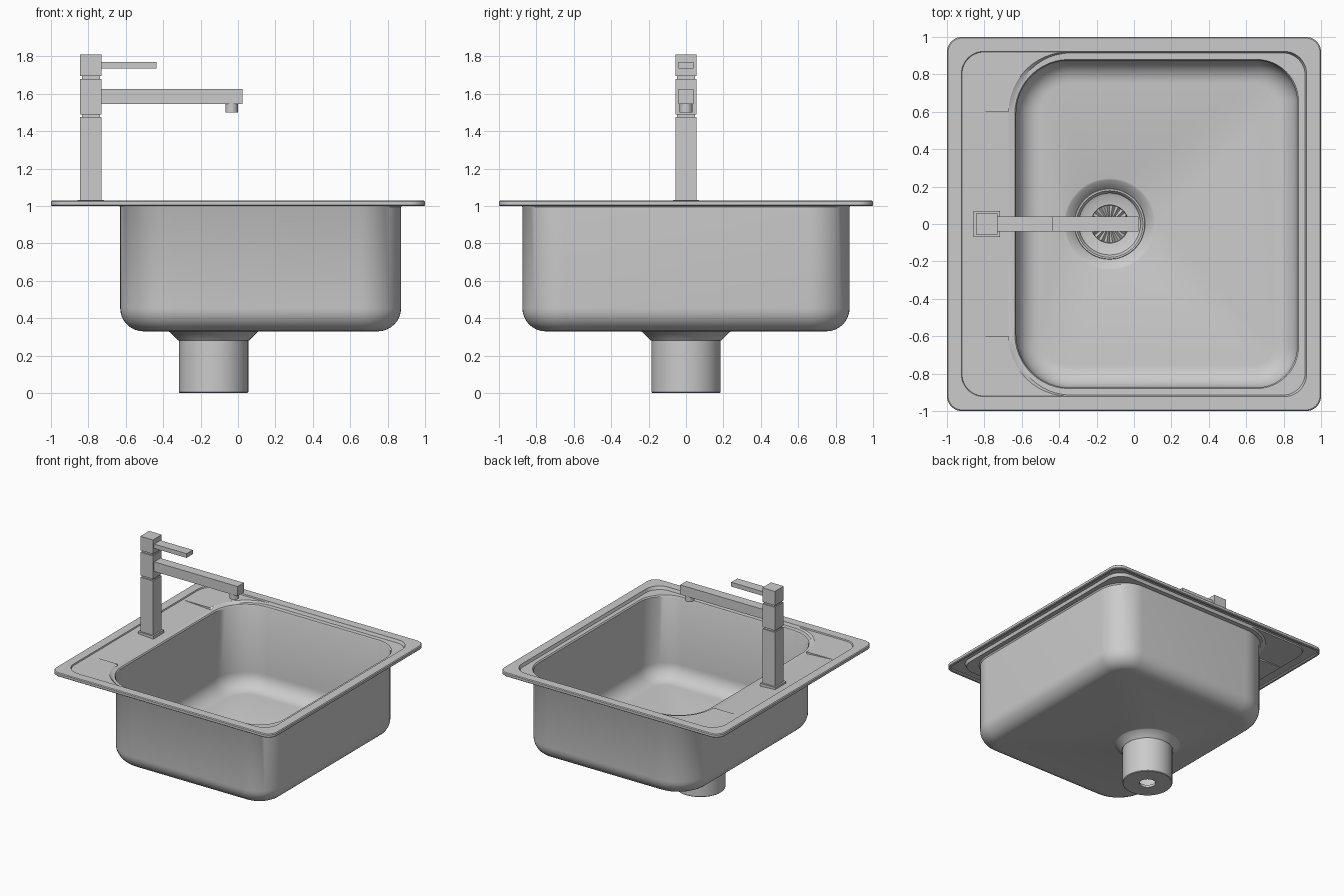
import bpy, bmesh
from math import sin, cos, pi

if "Cube" in bpy.data.objects:
    bpy.data.objects.remove(bpy.data.objects["Cube"])

SEG = 12
DX = -0.13      # drain centre x
FX = -0.787     # tap centre x


def rrect(x0, x1, h, rl, rr, z):
    """Counter-clockwise rounded rectangle, own radius for left and right corners."""
    pts = []
    for k, (cx, cy, r) in enumerate([(x1 - rr, h - rr, rr), (x0 + rl, h - rl, rl),
                                     (x0 + rl, rl - h, rl), (x1 - rr, rr - h, rr)]):
        for i in range(SEG + 1):
            a = (k + i / SEG) * pi / 2
            pts.append((cx + r * cos(a), cy + r * sin(a), z))
    return pts


def circle(r, z):
    return rrect(DX - r, DX + r, r, r, r, z)


def finish(bm, name, smooth=True):
    bmesh.ops.remove_doubles(bm, verts=bm.verts, dist=1e-5)
    me = bpy.data.meshes.new(name)
    bm.to_mesh(me)
    bm.free()
    ob = bpy.data.objects.new(name, me)
    bpy.context.collection.objects.link(ob)
    if smooth:
        bpy.ops.object.select_all(action='DESELECT')
        ob.select_set(True)
        bpy.context.view_layer.objects.active = ob
        bpy.ops.object.shade_smooth_by_angle(angle=0.6)
    return ob


def loft(name, loops):
    bm = bmesh.new()
    rings = [[bm.verts.new(p) for p in l] for l in loops]
    for a, b in zip(rings, rings[1:]):
        n = len(a)
        for i in range(n):
            j = (i + 1) % n
            bm.faces.new((a[i], a[j], b[j], b[i]))
    return finish(bm, name)


def box(name, x0, x1, h, z0, z1):
    bm = bmesh.new()
    bmesh.ops.create_cube(bm, size=1)
    for v in bm.verts:
        v.co = ((x0 + x1) / 2 + v.co.x * (x1 - x0), v.co.y * 2 * h,
                (z0 + z1) / 2 + v.co.z * (z1 - z0))
    return finish(bm, name, False)


# Outer frame with turned-under edge and inner step
loft("rim_frame", [rrect(-s, s, s, r, r, z) for s, r, z in [
    (.98, .06, 1.0), (.995, .075, 1.0), (1, .08, 1.005), (1, .08, 1.024),
    (.994, .075, 1.03), (.923, .12, 1.03), (.92, .12, 1.02)]])

# Bowl: stepped lip, walls, rounded floor edge, drain funnel
lip = [(x, y, 1.004 if x < -.669 else z)
       for x, y, z in rrect(-.67, .92, .92, .32, .12, 1.02)]
loops = [lip, rrect(-.645, .915, .915, .31, .12, 1.006),
         rrect(-.637, .88, .88, .29, .225, 1.005),
         rrect(-.63, .872, .875, .285, .22, .995)]
R = .125
for i in range(9):
    a = i / 8 * pi / 2
    d = R * (1 - cos(a))
    loops.append(rrect(-.63 + d, .872 - d, .875 - d, .285 - d, .22 - d,
                       .33 + R * (1 - sin(a))))
loops += [circle(r, z) for r, z in [(.245, .33), (.235, .327), (.20, .292), (.188, .28)]]
loft("bowl", loops)

# Flat corner pads beside the bowl
bm = bmesh.new()
for s in (1, -1):
    q = [i / SEG * pi / 2 for i in range(SEG + 1)]
    pts = [(-.80 - .12 * sin(a), .80 + .12 * cos(a)) for a in q] + [(-.92, .6)]
    pts += [(-.35 - .32 * cos(a), .6 + .32 * sin(a)) for a in q]
    vs = [bm.verts.new((x, s * y, 1.02)) for x, y in pts]
    bm.faces.new(vs if s == 1 else vs[::-1])
    # end wall of the sloped ledge
    w = [bm.verts.new(p) for p in [(-.92, s * .6, 1.02), (-.67, s * .6, 1.02),
                                   (-.67, s * .6, 1.004)]]
    bm.faces.new(w if s == -1 else w[::-1])
finish(bm, "corner_pads", False)

# Sloped ledge draining into the bowl
bm = bmesh.new()
bm.faces.new([bm.verts.new(p) for p in [(-.92, -.6, 1.02), (-.67, -.6, 1.004),
                                        (-.67, .6, 1.004), (-.92, .6, 1.02)]])
finish(bm, "sloped_ledge", False)

# Drain body below the bowl, open at the bottom
loft("drain_body", [circle(r, z) for r, z in [
    (.06, .02), (.06, 0), (.18, 0), (.185, .005), (.185, .285)]])

# Drain flange and dish
loft("drain_dish", [circle(r, z) for r, z in [
    (.19, .28), (.187, .285), (.178, .285), (.172, .278), (.165, .262),
    (.15, .255), (.102, .25), (.10, .235)]])

# Pleated strainer disc
bm = bmesh.new()
N = 40
c = bm.verts.new((DX, 0, .24))
ring = [bm.verts.new((DX + .1 * cos(2 * pi * i / N), .1 * sin(2 * pi * i / N),
                      .25 if i % 2 else .232)) for i in range(N)]
for i in range(N):
    bm.faces.new((c, ring[i], ring[(i + 1) % N]))
finish(bm, "strainer", False)

# Tap column: stacked square blocks with narrow necks
for name, h, z0, z1 in [("tap_base", .07, 1.005, 1.032), ("tap_column", .057, 1.03, 1.475),
                        ("tap_lower_neck", .048, 1.475, 1.49), ("tap_body", .057, 1.49, 1.68),
                        ("tap_upper_neck", .048, 1.68, 1.695), ("tap_head", .057, 1.695, 1.81)]:
    box(name, FX - h, FX + h, h, z0, z1)

# Spout in two sections, and lever
box("spout_inner", -.73, -.405, .04, 1.546, 1.625)
box("spout_outer", -.405, .025, .04, 1.546, 1.625)
box("lever", -.73, -.437, .04, 1.735, 1.77)

# Round nozzle under the spout tip
bpy.ops.mesh.primitive_cylinder_add(vertices=32, radius=.034, depth=.05,
                                    location=(-.034, 0, 1.525))
bpy.context.object.name = "nozzle"
bpy.ops.object.shade_smooth_by_angle(angle=0.6)
